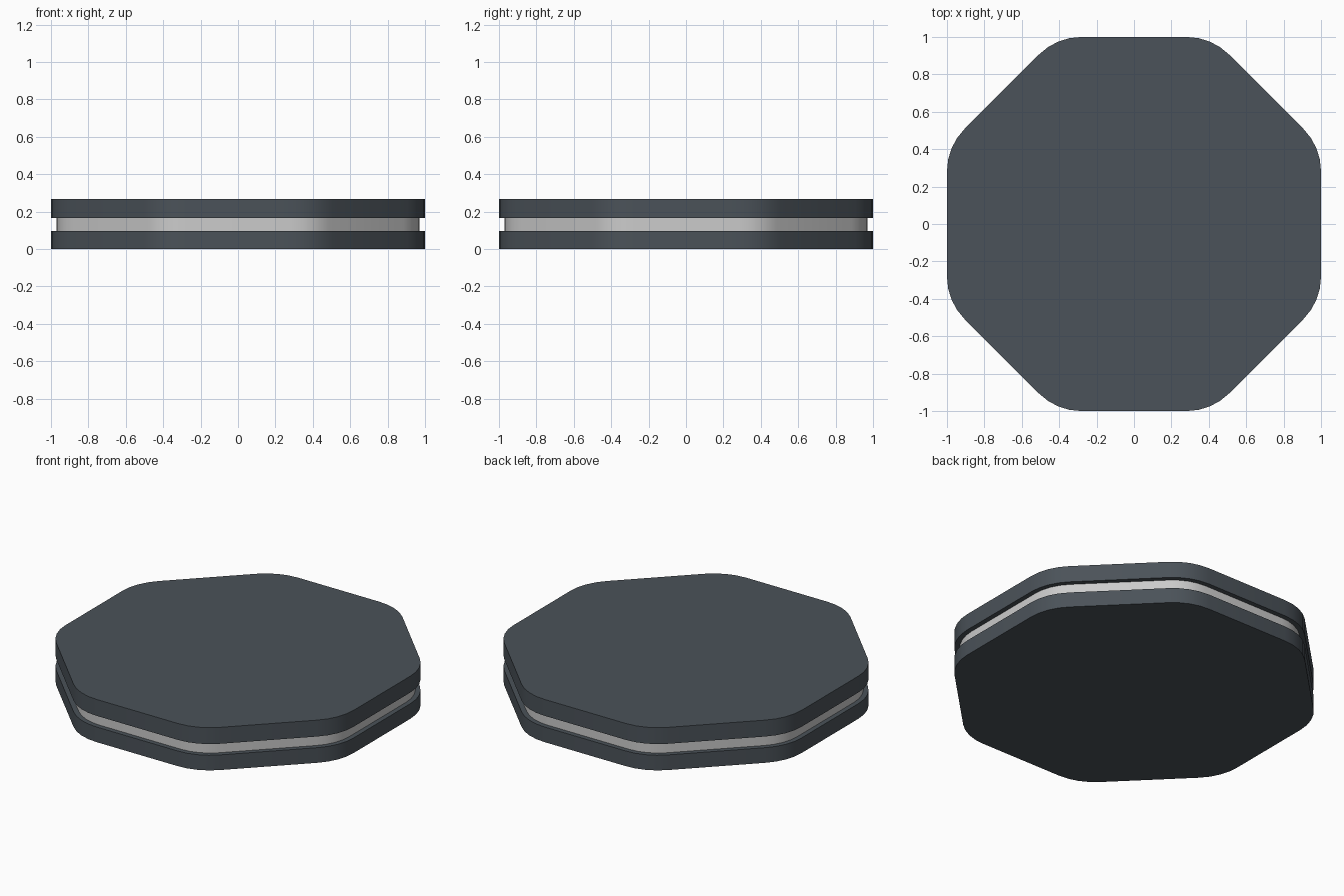
import bpy, bmesh, math
from mathutils import Vector

if "Cube" in bpy.data.objects:
    bpy.data.objects.remove(bpy.data.objects["Cube"])

SEGMENTS = 4  # facets per rounded corner


def outline(apothem, radius):
    """Regular octagon outline with rounded corners."""
    pts = []
    centre_dist = (apothem - radius) / math.cos(math.pi / 8)
    for k in range(8):
        mid = math.pi / 8 + k * math.pi / 4
        centre = Vector((math.cos(mid), math.sin(mid))) * centre_dist
        for s in range(SEGMENTS + 1):
            a = mid + (s / SEGMENTS - 0.5) * math.pi / 4
            pts.append(centre + Vector((math.cos(a), math.sin(a))) * radius)
    return pts


def slab(name, apothem, radius, z0, z1, mat=None):
    bm = bmesh.new()
    face = bm.faces.new([bm.verts.new((p.x, p.y, z0)) for p in outline(apothem, radius)])
    ext = bmesh.ops.extrude_face_region(bm, geom=[face], use_keep_orig=True)
    verts = [g for g in ext["geom"] if isinstance(g, bmesh.types.BMVert)]
    bmesh.ops.translate(bm, verts=verts, vec=(0, 0, z1 - z0))
    bmesh.ops.recalc_face_normals(bm, faces=bm.faces)
    me = bpy.data.meshes.new(name)
    bm.to_mesh(me)
    bm.free()
    ob = bpy.data.objects.new(name, me)
    bpy.context.collection.objects.link(ob)
    if mat:
        me.materials.append(mat)
    bpy.ops.object.select_all(action='DESELECT')
    ob.select_set(True)
    bpy.context.view_layer.objects.active = ob
    bpy.ops.object.shade_smooth_by_angle(angle=math.radians(30))
    return ob


dark = bpy.data.materials.new("dark_slate")
dark.diffuse_color = (0.07, 0.085, 0.10, 1)
dark.use_nodes = True
dark.node_tree.nodes["Principled BSDF"].inputs["Base Color"].default_value = dark.diffuse_color

# Two dark plates with a narrower pale core between them
slab("bottom_plate", 1.0, 0.32, 0.0, 0.095, dark)
slab("core", 0.97, 0.29, 0.095, 0.165)
slab("top_plate", 1.0, 0.32, 0.165, 0.268, dark)
